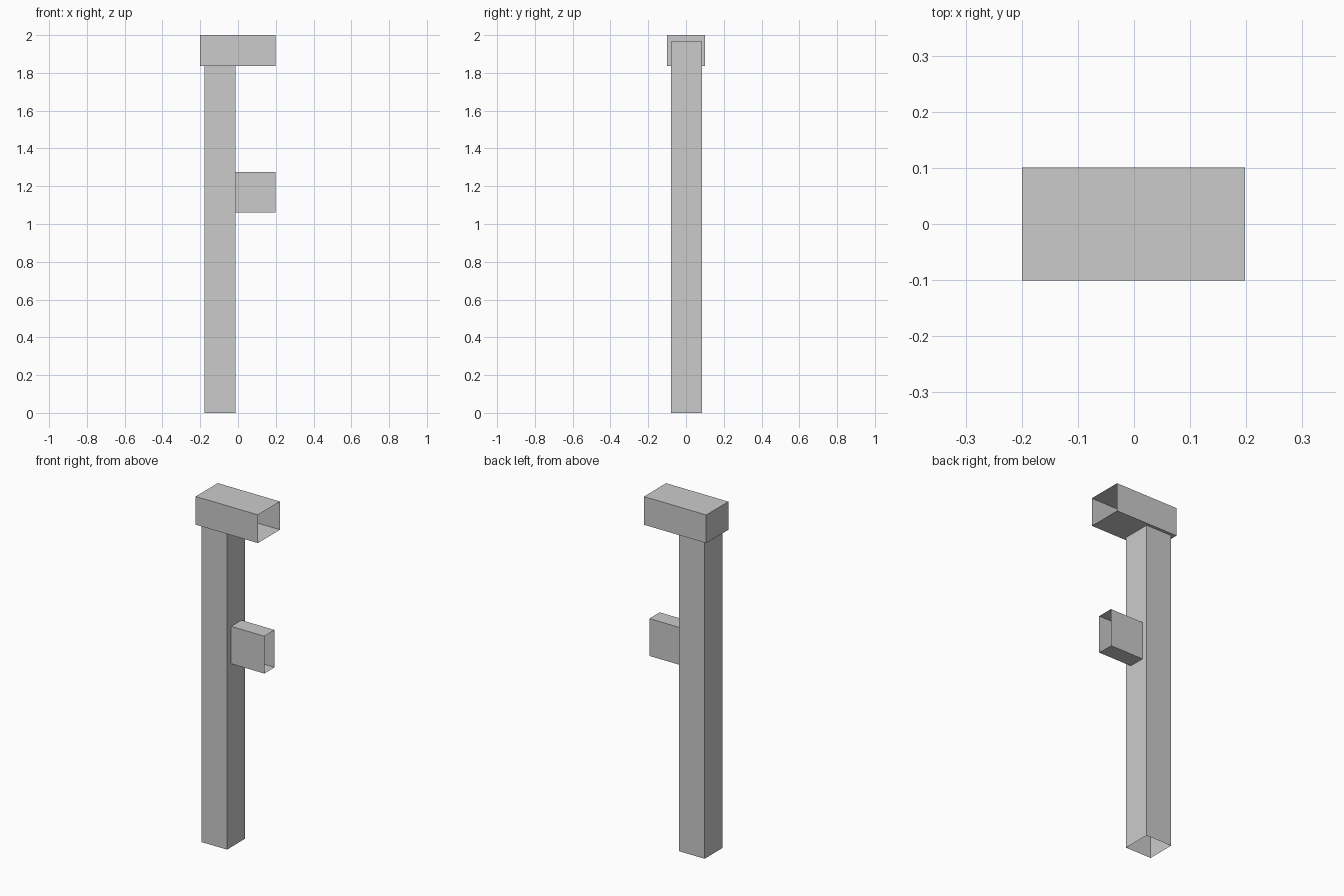
import bpy
import bmesh
from mathutils import Vector

cube = bpy.data.objects.get("Cube")
if cube:
    bpy.data.objects.remove(cube, do_unlink=True)

# Single plain grey material
grey = bpy.data.materials.new("plain grey")
grey.use_nodes = True
colour = (0.6, 0.6, 0.6, 1.0)
grey.diffuse_color = colour
grey.node_tree.nodes["Principled BSDF"].inputs["Base Color"].default_value = colour


def open_box(name, low, high, open_side):
    """Thin-walled box between two corners, without the face on open_side."""
    low, high = Vector(low), Vector(high)
    bm = bmesh.new()
    bmesh.ops.create_cube(bm, size=1)
    bm.normal_update()
    removed = [f for f in bm.faces if f.normal.dot(Vector(open_side)) > 0.9]
    bmesh.ops.delete(bm, geom=removed, context='FACES')
    bmesh.ops.scale(bm, vec=high - low, verts=bm.verts)
    bmesh.ops.translate(bm, vec=(low + high) / 2, verts=bm.verts)
    mesh = bpy.data.meshes.new(name)
    bm.to_mesh(mesh)
    bm.free()
    mesh.materials.append(grey)
    obj = bpy.data.objects.new(name, mesh)
    bpy.context.collection.objects.link(obj)
    return obj


# Upright post, open at the foot
open_box("post", (-0.178, -0.08, 0), (-0.014, 0.084, 1.965), (0, 0, -1))
# Beam across the top of the post, open at its free end
open_box("top_beam", (-0.2, -0.101, 1.837), (0.198, 0.101, 2), (1, 0, 0))
# Short side arm, open at its free end
open_box("side_arm", (-0.016, -0.042, 1.06), (0.198, 0.052, 1.276), (1, 0, 0))
